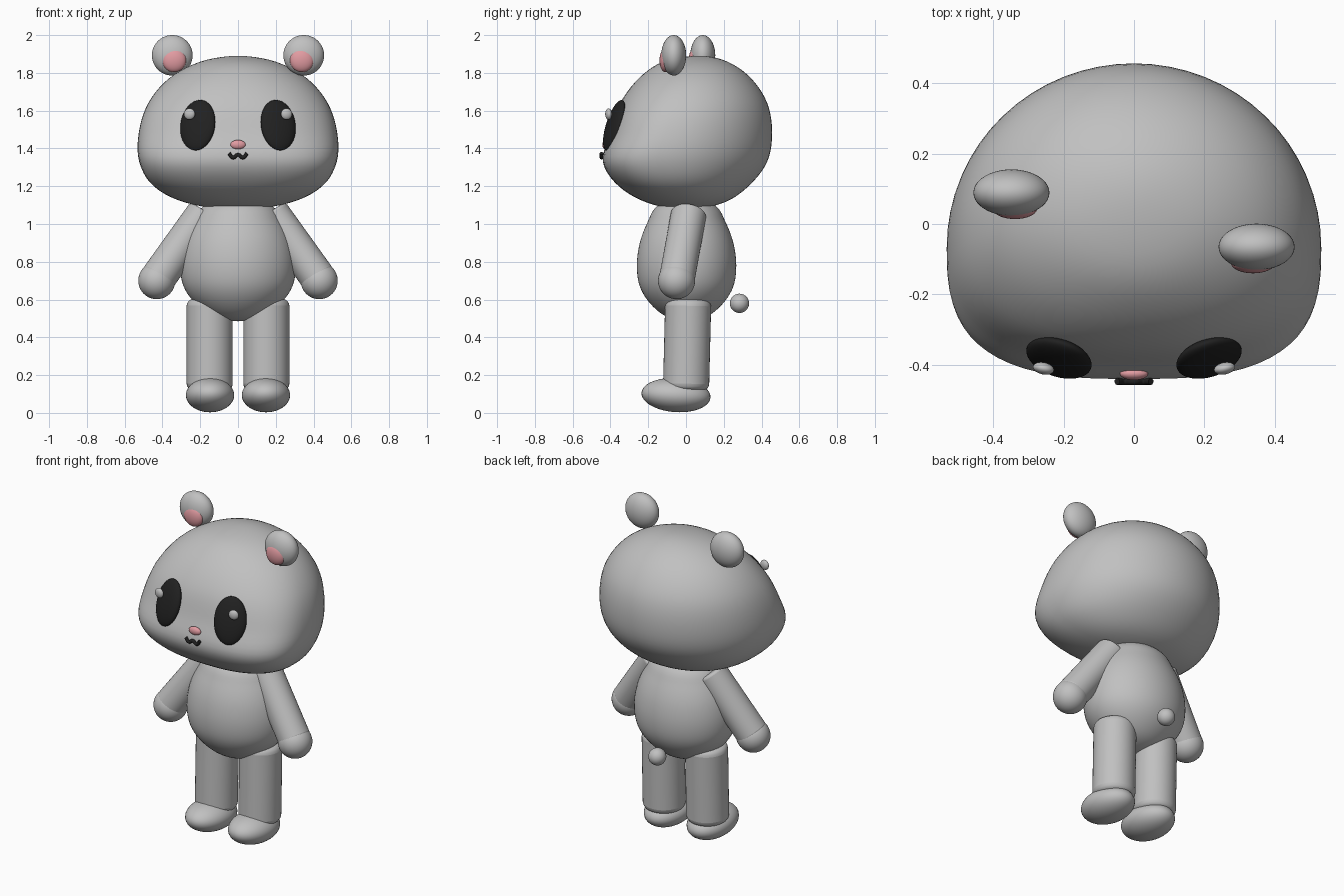
import bpy
import bmesh
from math import sin, cos, pi, radians, copysign
from mathutils import Vector

default_cube = bpy.data.objects.get("Cube")
if default_cube:
    bpy.data.objects.remove(default_cube, do_unlink=True)


def make_material(name, colour):
    material = bpy.data.materials.new(name)
    material.use_nodes = True
    material.diffuse_color = (*colour, 1)
    shader = material.node_tree.nodes["Principled BSDF"]
    shader.inputs["Base Color"].default_value = (*colour, 1)
    shader.inputs["Roughness"].default_value = 0.6
    return material


GREY = make_material("soft grey", (0.53, 0.53, 0.53))
PINK = make_material("pink", (0.76, 0.33, 0.36))
BLACK = make_material("black", (0.015, 0.015, 0.015))


def finish(obj, name, material):
    obj.name = name
    obj.data.materials.append(material)
    bpy.ops.object.select_all(action="DESELECT")
    obj.select_set(True)
    bpy.context.view_layer.objects.active = obj
    return obj


def ellipsoid(name, centre, radii, material, rotation=(0, 0, 0)):
    bpy.ops.mesh.primitive_uv_sphere_add(segments=40, ring_count=24, location=centre)
    obj = finish(bpy.context.object, name, material)
    obj.scale = radii
    obj.rotation_euler = [radians(angle) for angle in rotation]
    bpy.ops.object.shade_smooth()
    return obj


def limb(name, start, end, radius, bevel):
    """Cylinder with softened rims running from start to end."""
    start, end = Vector(start), Vector(end)
    axis = end - start
    bpy.ops.mesh.primitive_cylinder_add(vertices=40, radius=radius, depth=axis.length,
                                        location=(start + end) / 2)
    obj = finish(bpy.context.object, name, GREY)
    obj.rotation_euler = axis.to_track_quat("Z", "Y").to_euler()
    rim = obj.modifiers.new("soft rim", "BEVEL")
    rim.width = bevel
    rim.segments = 4
    bpy.ops.object.shade_smooth_by_angle(angle=radians(40))
    return obj


def spline(a, b, c, d, t):
    return [0.5 * (2 * q + (r - p) * t + (2 * p - 5 * q + 4 * r - s) * t * t
                   + (3 * q - p - 3 * r + s) * t ** 3) for p, q, r, s in zip(a, b, c, d)]


def loft(name, rows, material, steps=5, sides=64):
    """Closed form from rows of height, half width, middle y, front and back depth, squareness."""
    def past_pole(row):
        z, w, y, front, back, power = row
        return (z, -w, y, -front, -back, power)

    padded = [past_pole(rows[1])] + list(rows) + [past_pole(rows[-2])]
    levels = [spline(*padded[i:i + 4], k / steps)
              for i in range(len(rows) - 1) for k in range(steps)][1:]
    bm = bmesh.new()
    rings = []
    for z, w, y, front, back, power in levels:
        ring = []
        for k in range(sides):
            angle = 2 * pi * k / sides
            c, s = cos(angle), sin(angle)
            e = 2 / power if s < 0 else 1
            depth = front if s < 0 else back
            ring.append(bm.verts.new((w * copysign(abs(c) ** e, c),
                                      y + depth * copysign(abs(s) ** e, s), z)))
        rings.append(ring)
    top = bm.verts.new((0, rows[0][2], rows[0][0]))
    bottom = bm.verts.new((0, rows[-1][2], rows[-1][0]))
    for k in range(sides):
        n = (k + 1) % sides
        bm.faces.new((top, rings[0][k], rings[0][n]))
        bm.faces.new((bottom, rings[-1][n], rings[-1][k]))
        for upper, lower in zip(rings, rings[1:]):
            bm.faces.new((upper[k], lower[k], lower[n], upper[n]))
    bmesh.ops.recalc_face_normals(bm, faces=bm.faces)
    mesh = bpy.data.meshes.new(name)
    bm.to_mesh(mesh)
    bm.free()
    obj = bpy.data.objects.new(name, mesh)
    bpy.context.collection.objects.link(obj)
    finish(obj, name, material)
    bpy.ops.object.shade_smooth()


# Head: domed crown, wide cheeks, low forward muzzle
loft("head", [
    (1.89, 0, 0.07, 0, 0, 2),
    (1.859, 0.2, 0.045, 0.165, 0.175, 2),
    (1.771, 0.365, 0.02, 0.27, 0.325, 2.1),
    (1.64, 0.475, -0.01, 0.338, 0.44, 2.3),
    (1.485, 0.525, -0.05, 0.35, 0.506, 2.6),
    (1.33, 0.523, -0.08, 0.36, 0.51, 2.9),
    (1.199, 0.445, -0.06, 0.295, 0.39, 2.7),
    (1.111, 0.27, 0, 0.2, 0.195, 2.2),
    (1.075, 0, 0, 0, 0, 2)], GREY)

# Body: pear-shaped, slightly flattened front to back
profile = [(1.18, 0), (1.1, 0.175), (1.01, 0.24), (0.9, 0.288), (0.78, 0.306),
           (0.67, 0.288), (0.58, 0.225), (0.51, 0.125), (0.485, 0)]
loft("body", [(z, r, 0.003, 0.86 * r, 0.86 * r, 2) for z, r in profile], GREY)

# Paired parts
for side, x in (("left", 1), ("right", -1)):
    limb(side + "_arm", (0.178 * x, 0.015, 1.057), (0.427 * x, -0.048, 0.71), 0.094, 0.015)
    ellipsoid(side + "_hand", (0.43 * x, -0.05, 0.7), (0.098,) * 3, GREY)
    limb(side + "_leg", (0.15 * x, 0, 0.12), (0.15 * x, 0.012, 0.602), 0.122, 0.035)
    ellipsoid(side + "_foot", (0.148 * x, -0.053, 0.094), (0.128, 0.183, 0.09), GREY, (-4, 0, 0))
    ellipsoid(side + "_eye", (0.213 * x, -0.38, 1.523), (0.096, 0.034, 0.14), BLACK,
              (-18, 0, 18 * x))
    ellipsoid(side + "_eye_glint", (0.257 * x, -0.41, 1.582), (0.03, 0.017, 0.03), GREY,
              (0, 0, 12 * x))
    # The left ear sits further forward than the right
    ear_y = 0.012 - 0.077 * x
    ellipsoid(side + "_ear", (0.348 * x, ear_y, 1.893), (0.108, 0.066, 0.107), GREY)
    ellipsoid(side + "_inner_ear", (0.338 * x, ear_y - 0.045, 1.867), (0.063, 0.03, 0.063), PINK)

# Nose and tail
ellipsoid("nose", (0, -0.425, 1.42), (0.04, 0.018, 0.025), PINK)
ellipsoid("tail", (0, 0.283, 0.58), (0.051,) * 3, GREY)

# Mouth: small wavy tube
curve = bpy.data.curves.new("mouth", "CURVE")
curve.dimensions = "3D"
curve.bevel_depth = 0.01
curve.bevel_resolution = 3
curve.use_fill_caps = True
points = [(-0.048, 1.374), (-0.027, 1.352), (0, 1.366), (0.027, 1.352), (0.048, 1.374)]
path = curve.splines.new("BEZIER")
path.bezier_points.add(len(points) - 1)
for knot, (x, z) in zip(path.bezier_points, points):
    knot.co = (x, -0.447, z)
    knot.handle_left_type = knot.handle_right_type = "AUTO"
mouth = bpy.data.objects.new("mouth", curve)
bpy.context.collection.objects.link(mouth)
finish(mouth, "mouth", BLACK)
